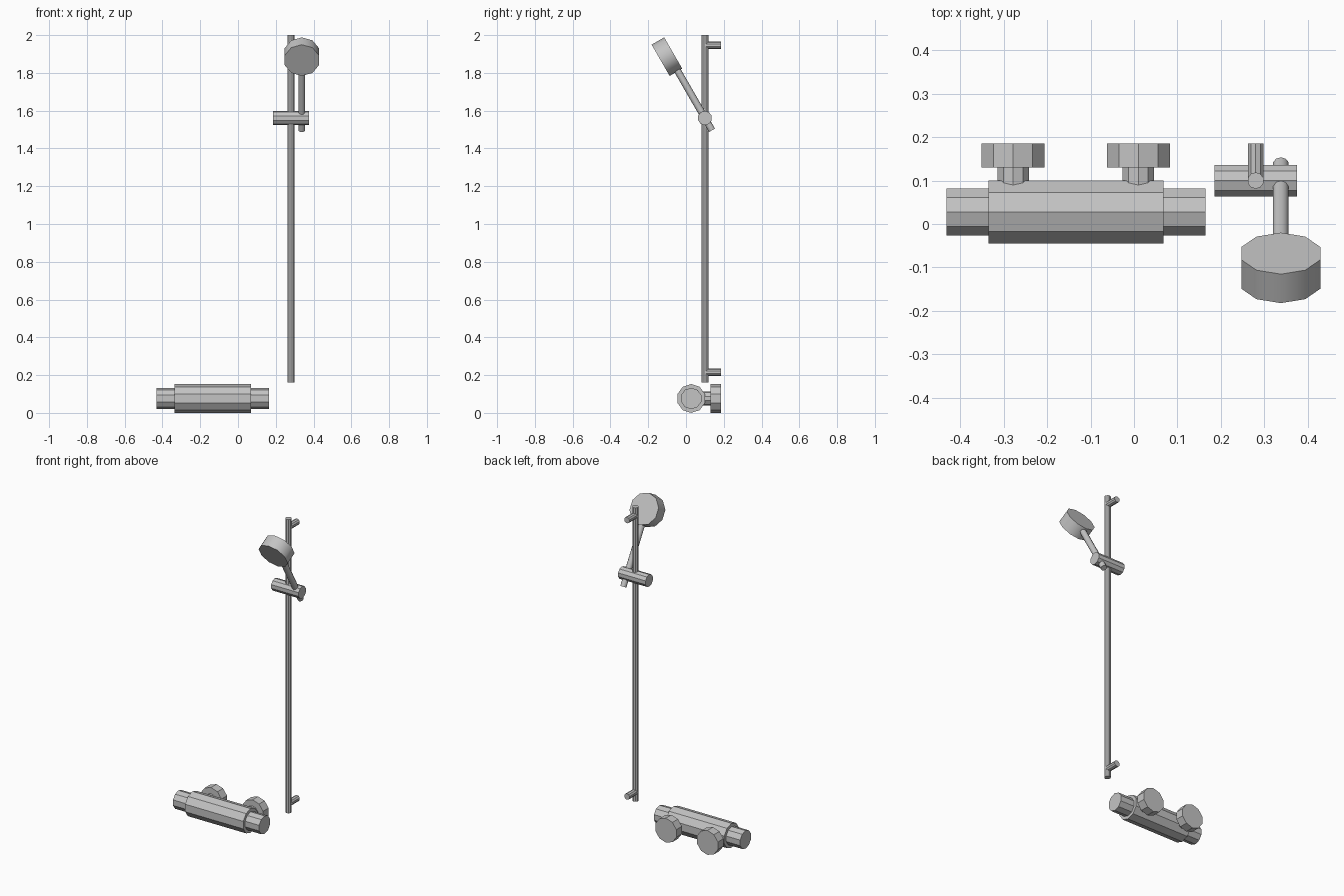
import bpy, bmesh, math
from mathutils import Vector

cube = bpy.data.objects.get("Cube")
if cube:
    bpy.data.objects.remove(cube, do_unlink=True)

metal = bpy.data.materials.new("brushed grey metal")
metal.use_nodes = True
GREY = (0.55, 0.55, 0.55, 1)
metal.diffuse_color = GREY
metal.node_tree.nodes["Principled BSDF"].inputs["Base Color"].default_value = GREY

SIDES = 10


def rod(name, start, end, radius, up, smooth=False):
    """Ten-sided capped rod from start to end, with one corner pointing along up."""
    start, end, up = Vector(start), Vector(end), Vector(up).normalized()
    side = up.cross(end - start).normalized()
    bm = bmesh.new()
    rings = []
    for centre in (start, end):
        ring = []
        for i in range(SIDES):
            a = math.tau * i / SIDES
            ring.append(bm.verts.new(centre + radius * (up * math.cos(a) + side * math.sin(a))))
        rings.append(ring)
    for i in range(SIDES):
        j = (i + 1) % SIDES
        face = bm.faces.new((rings[0][i], rings[0][j], rings[1][j], rings[1][i]))
        face.smooth = smooth
    bm.faces.new(rings[0])
    bm.faces.new(rings[1])
    bmesh.ops.recalc_face_normals(bm, faces=bm.faces[:])
    if smooth:  # keep the rims crisp
        for edge in bm.edges:
            edge.smooth = all(len(f.verts) == 4 for f in edge.link_faces)
    mesh = bpy.data.meshes.new(name)
    bm.to_mesh(mesh)
    bm.free()
    mesh.materials.append(metal)
    obj = bpy.data.objects.new(name, mesh)
    bpy.context.collection.objects.link(obj)
    return obj


UP, BACK = (0, 0, 1), (0, 1, 0)

# Mixer valve: body with a thinner control knob at each end
VY, VZ, VR = 0.0275, 0.0763, 0.0763
rod("valve_body", (-0.335, VY, VZ), (0.068, VY, VZ), VR, UP)
rod("right_knob", (-0.432, VY, VZ), (-0.335, VY, VZ), 0.0565, UP)
rod("left_knob", (0.068, VY, VZ), (0.165, VY, VZ), 0.0565, UP)

# Wall inlets: neck and cover disc
for label, x in (("right", -0.278), ("left", 0.01)):
    rod(label + "_inlet_neck", (x, 0.07, VZ), (x, 0.13, VZ), 0.038, UP)
    rod(label + "_inlet_cover", (x, 0.13, VZ), (x, 0.185, VZ), VR, UP)

# Riser rail with wall brackets
RX, RY = 0.28, 0.1
rod("riser_rail", (RX, RY, 0.16), (RX, RY, 2.0), 0.019, BACK)
for label, z in (("lower", 0.215), ("upper", 1.946)):
    rod(label + "_bracket", (RX, RY, z), (RX, 0.185, z), 0.019, UP)

# Sliding holder clamped on the rail
HZ = 1.561
rod("slider_holder", (0.185, RY, HZ), (0.375, RY, HZ), 0.038, UP)

# Hand shower: tilted handle and round head
tilt = math.radians(30)
along = Vector((0, -math.sin(tilt), math.cos(tilt)))
facing = Vector((0, -math.cos(tilt), -math.sin(tilt)))
pivot = Vector((0.338, RY, HZ))
rod("shower_handle", pivot - along * 0.075, pivot + along * 0.33, 0.0185, facing, True)
head = Vector((0.338, -0.101, 1.886))
rod("shower_head", head - facing * 0.0385, head + facing * 0.0385, 0.0955, along, True)
